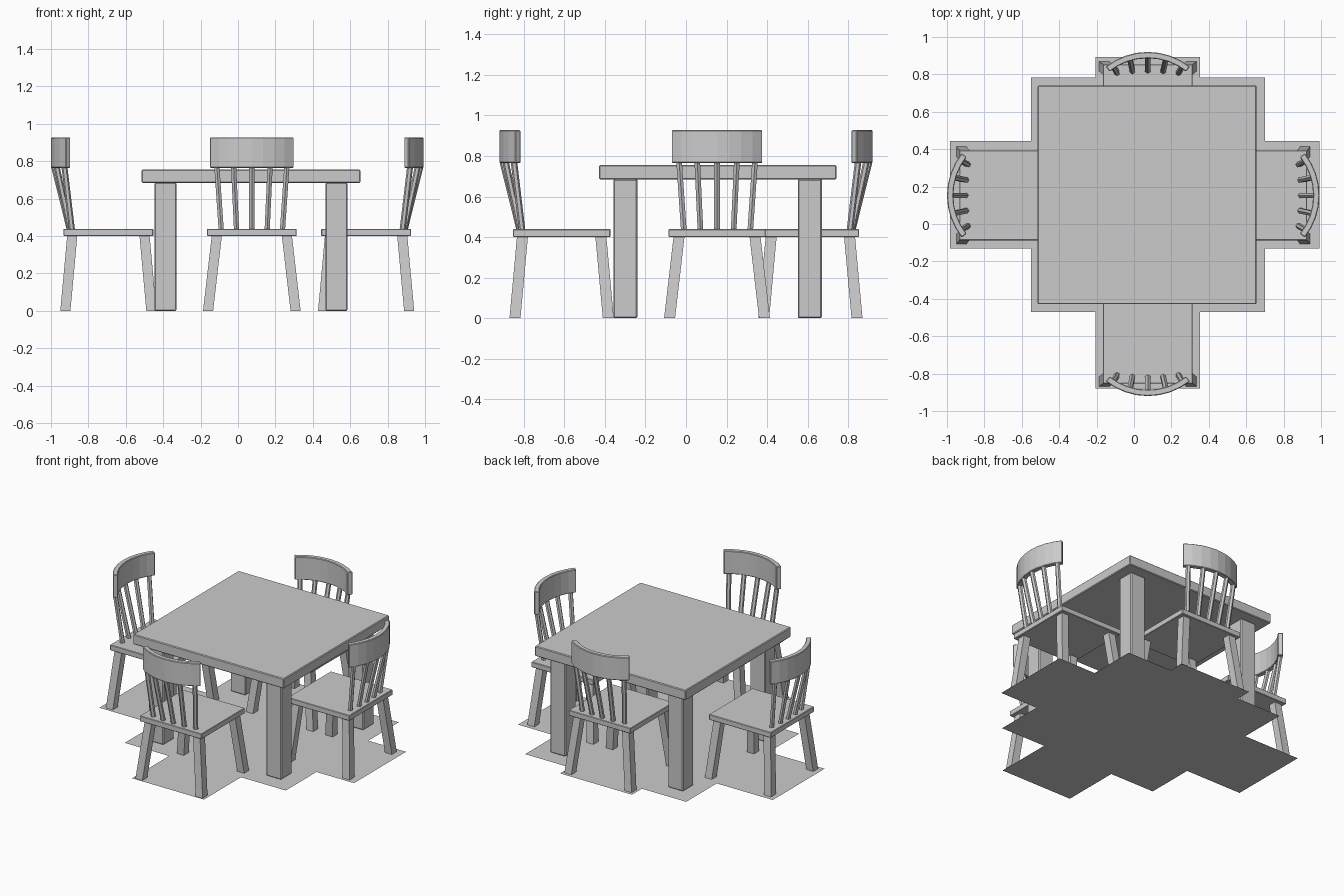
import bpy, bmesh
from math import sin, cos, pi, radians, sqrt
from mathutils import Vector, Matrix

cube = bpy.data.objects.get("Cube")
if cube:
    bpy.data.objects.remove(cube, do_unlink=True)

grey = bpy.data.materials.new("light grey")
grey.use_nodes = True
COLOUR = (0.6, 0.6, 0.6, 1)
grey.diffuse_color = COLOUR
grey.node_tree.nodes["Principled BSDF"].inputs["Base Color"].default_value = COLOUR


def finish(bm, name):
    """Turn a bmesh into a mesh with the one material."""
    bmesh.ops.recalc_face_normals(bm, faces=bm.faces)
    mesh = bpy.data.meshes.new(name)
    bm.to_mesh(mesh)
    bm.free()
    mesh.materials.append(grey)
    return mesh


def place(mesh, name, location=(0, 0, 0), angle=0.0, bevel=0.0):
    obj = bpy.data.objects.new(name, mesh)
    bpy.context.collection.objects.link(obj)
    obj.location = location
    obj.rotation_euler.z = angle
    if bevel:
        mod = obj.modifiers.new("soft edges", "BEVEL")
        mod.width, mod.segments = bevel, 1
    return obj


def box(name, size, centre):
    bm = bmesh.new()
    bmesh.ops.create_cube(bm, size=1, matrix=Matrix.Translation(centre) @ Matrix.Diagonal((*size, 1)))
    return finish(bm, name)


def loft(bm, rings):
    """Skin a list of equal rings and cap both ends."""
    loops = [[bm.verts.new(p) for p in ring] for ring in rings]
    n = len(loops[0])
    for a, b in zip(loops, loops[1:]):
        for i in range(n):
            j = (i + 1) % n
            bm.faces.new((a[i], a[j], b[j], b[i]))
    bm.faces.new(loops[0])
    bm.faces.new(loops[-1])


def rod(bm, start, end, radius, sides):
    """Leaning post with horizontal ends."""
    corners = [Vector((cos(a), sin(a), 0)) * radius
               for a in (2 * pi * (i + 0.5) / sides for i in range(sides))]
    loft(bm, [[Vector(p) + c for c in corners] for p in (start, end)])


# Table
TX, TY = 0.07, 0.156
place(box("table_top", (1.17, 1.17, 0.07), (0, 0, 0.72)), "table_top", (TX, TY, 0), bevel=0.005)
table_leg = box("table_leg", (0.118, 0.118, 0.686), (0, 0, 0.343))
for sx, side in ((-1, "right"), (1, "left")):
    for sy, end in ((-1, "front"), (1, "back")):
        place(table_leg, f"table_leg_{end}_{side}", (TX + sx * 0.457, TY + sy * 0.455, 0), bevel=0.006)

# Chair parts, with the backrest towards -y
seat = box("chair_seat", (0.48, 0.48, 0.038), (0, 0, 0.42))

bm = bmesh.new()
for sx in (-1, 1):
    for sy in (-1, 1):
        rod(bm, (sx * 0.234, sy * 0.23, 0), (sx * 0.187, sy * 0.193, 0.405), 0.027 * sqrt(2), 4)
chair_legs = finish(bm, "chair_legs")

ARC, HALF_ANGLE, REACH = 0.345, radians(38.5), 0.29


def arc_point(angle, offset, z):
    r = ARC + offset
    return (r * sin(angle), ARC - REACH - r * cos(angle), z)


bm = bmesh.new()
rings = []
for i in range(9):
    a = HALF_ANGLE * (i / 4 - 1)
    rings.append([arc_point(a, o, z) for o, z in
                  ((-0.017, 0.765), (0.017, 0.765), (0.017, 0.927), (-0.017, 0.927))])
loft(bm, rings)
backrest = finish(bm, "chair_backrest")

bm = bmesh.new()
for i in range(-2, 3):
    top = arc_point(radians(16.4) * i, 0, 0.77)
    rod(bm, (0.082 * i, -0.207 + 0.003 * i * i, 0.435), top, 0.016, 6)
spindles = finish(bm, "chair_spindles")

# Four chairs around the table
chairs = (("front", (0.074, -0.613, 0), 0), ("left", (0.685, 0.153, 0), 90),
          ("back", (0.074, 0.613, 0), 180), ("right", (-0.693, 0.153, 0), 270))
for side, spot, turn in chairs:
    for mesh, soft in ((seat, 0.003), (chair_legs, 0), (backrest, 0.004), (spindles, 0)):
        place(mesh, f"{side}_{mesh.name}", spot, radians(turn), soft)

# Cross-shaped floor mat
bm = bmesh.new()
outline = [(-0.55, -0.47), (-0.206, -0.47), (-0.206, -0.88), (0.352, -0.88), (0.352, -0.47),
           (0.70, -0.47), (0.70, -0.13), (0.992, -0.13), (0.992, 0.445), (0.70, 0.445),
           (0.70, 0.783), (0.352, 0.783), (0.352, 0.893), (-0.206, 0.893), (-0.206, 0.783),
           (-0.55, 0.783), (-0.55, 0.445), (-0.985, 0.445), (-0.985, -0.13), (-0.55, -0.13)]
bm.faces.new([bm.verts.new((x, y, 0)) for x, y in outline])
place(finish(bm, "floor_mat"), "floor_mat")
